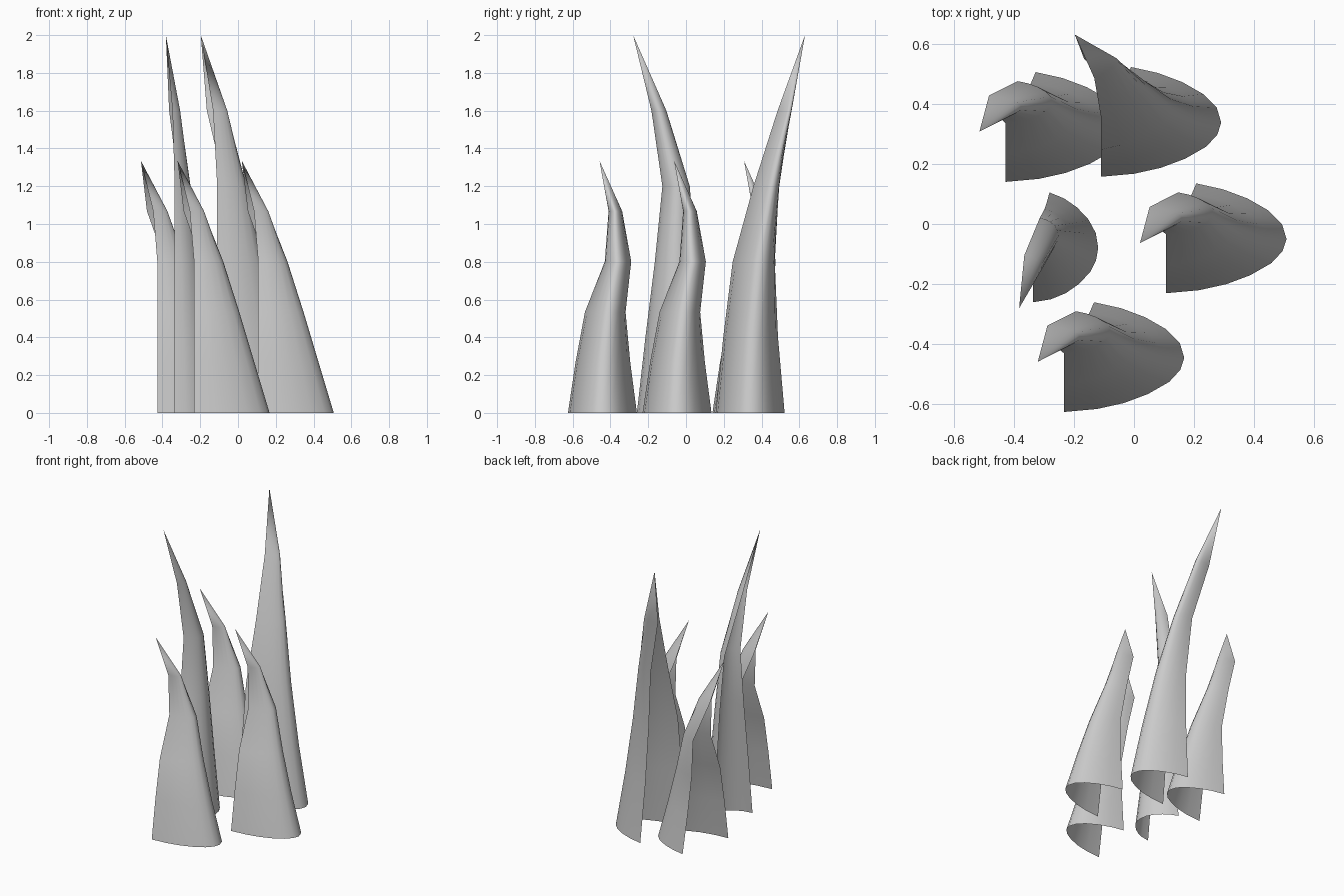
import bpy
from mathutils import Vector

if "Cube" in bpy.data.objects:
    bpy.data.objects.remove(bpy.data.objects["Cube"])

# J-shaped open cross-section of a blade (local x, y)
SECTION = [(0, 0), (.11, .01), (.20, .03), (.28, .06), (.35, .10), (.387, .14),
           (.40, .18), (.385, .23), (.34, .275), (.27, .315), (.19, .345), (.10, .365)]
F0, R0, E0 = Vector((0, 0)), Vector((.40, .18)), Vector((.10, .365))

# x of front edge, ridge and rear edge at the five rings below the tip
FX = [0, 0, 0, 0, -.022]
RX = [.40, .32, .24, .155, .05]
EX = [.10, .085, .07, .04, -.055]
TIP_X = -.087


def blade(name, corner, height, width, fy, ry, ey, tip_y):
    verts, faces, n = [], [], len(SECTION)
    a, b = R0 - F0, E0 - F0
    det = a.x * b.y - a.y * b.x
    for k in range(5):
        f = Vector((FX[k] * width, fy[k]))
        r = Vector((RX[k] * width, ry[k])) - f
        e = Vector((EX[k] * width, ey[k])) - f
        for x, y in SECTION:
            s, t = (x * b.y - y * b.x) / det, (a.x * y - a.y * x) / det
            p = f + r * s + e * t
            verts.append((corner[0] + p.x, corner[1] + p.y, height * k / 5))
    verts.append((corner[0] + TIP_X * width, corner[1] + tip_y, height))
    for k in range(4):
        for i in range(n - 1):
            q = k * n + i
            faces.append((q, q + 1, q + n + 1, q + n))
    faces += [(4 * n + i, 4 * n + i + 1, 5 * n) for i in range(n - 1)]
    mesh = bpy.data.meshes.new(name)
    mesh.from_pydata(verts, [], faces)
    mesh.polygons.foreach_set("use_smooth", [True] * len(faces))
    mesh.update()
    obj = bpy.data.objects.new(name, mesh)
    bpy.context.collection.objects.link(obj)


# three short blades with hooked tips
for i, c in enumerate([(-.233, -.625), (.107, -.23), (-.427, .14)]):
    blade(f"short_blade_{i + 1}", c, 1.335, 1, [0, .04, .09, .195, .215],
          [.18, .19, .215, .265, .255], [.365, .33, .305, .335, .287], .167)

# tall blade leaning backward
blade("tall_blade", (-.11, .157), 2, 1, [0, .04, .09, .20, .328],
      [.18, .195, .23, .30, .395], [.365, .33, .313, .335, .39], .473)

# narrow tall blade leaning forward
blade("narrow_blade", (-.335, -.26), 2, .54, [0, .045, .095, .135, .077],
      [.18, .19, .205, .22, .125], [.365, .335, .31, .28, .156], -.02)
